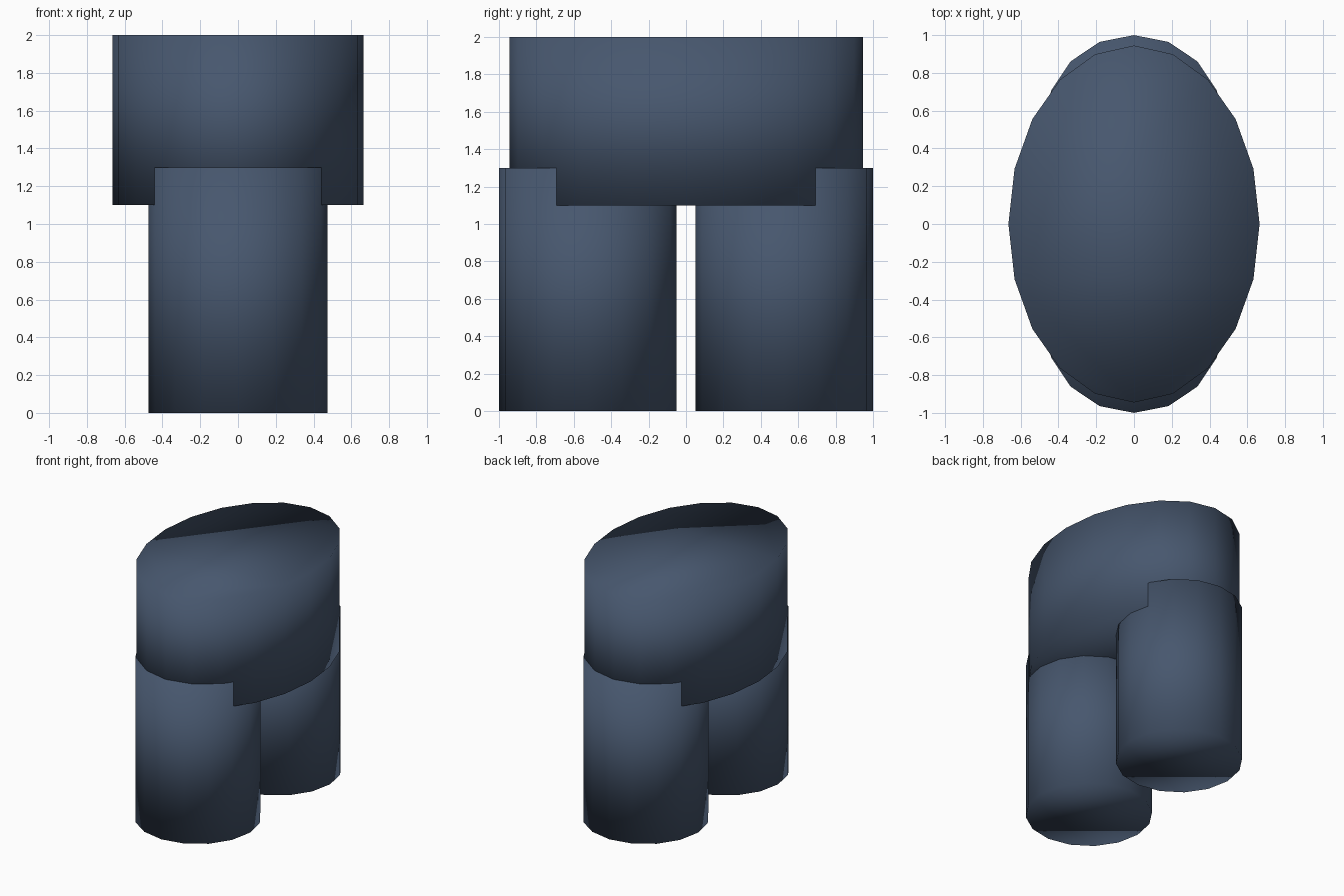
import bpy

cube = bpy.data.objects.get("Cube")
if cube:
    bpy.data.objects.remove(cube, do_unlink=True)

# Single slate blue material
COLOUR = (0.063, 0.095, 0.156, 1.0)
slate = bpy.data.materials.new("slate_blue")
slate.use_nodes = True
slate.diffuse_color = COLOUR
slate.node_tree.nodes["Principled BSDF"].inputs["Base Color"].default_value = COLOUR


def elliptic_column(name, sides, rx, ry, y, bottom, top):
    """Smooth-shaded capped cylinder with an elliptical section."""
    bpy.ops.mesh.primitive_cylinder_add(
        vertices=sides, radius=1, depth=1, end_fill_type='NGON',
        location=(0, y, (bottom + top) / 2))
    obj = bpy.context.object
    obj.name = name
    obj.scale = (rx, ry, top - bottom)
    bpy.ops.object.transform_apply(location=False, rotation=False, scale=True)
    # The caps blend softly into the sides
    bpy.ops.object.shade_smooth()
    obj.data.materials.append(slate)
    return obj


# Wide oval upper block
elliptic_column("upper_body", 20, 0.665, 0.945, 0, 1.1, 2.0)

# Two round legs, reaching up into the upper block
for name, side in (("front_leg", -1), ("back_leg", 1)):
    elliptic_column(name, 16, 0.475, 0.475, side * 0.525, 0, 1.3)
